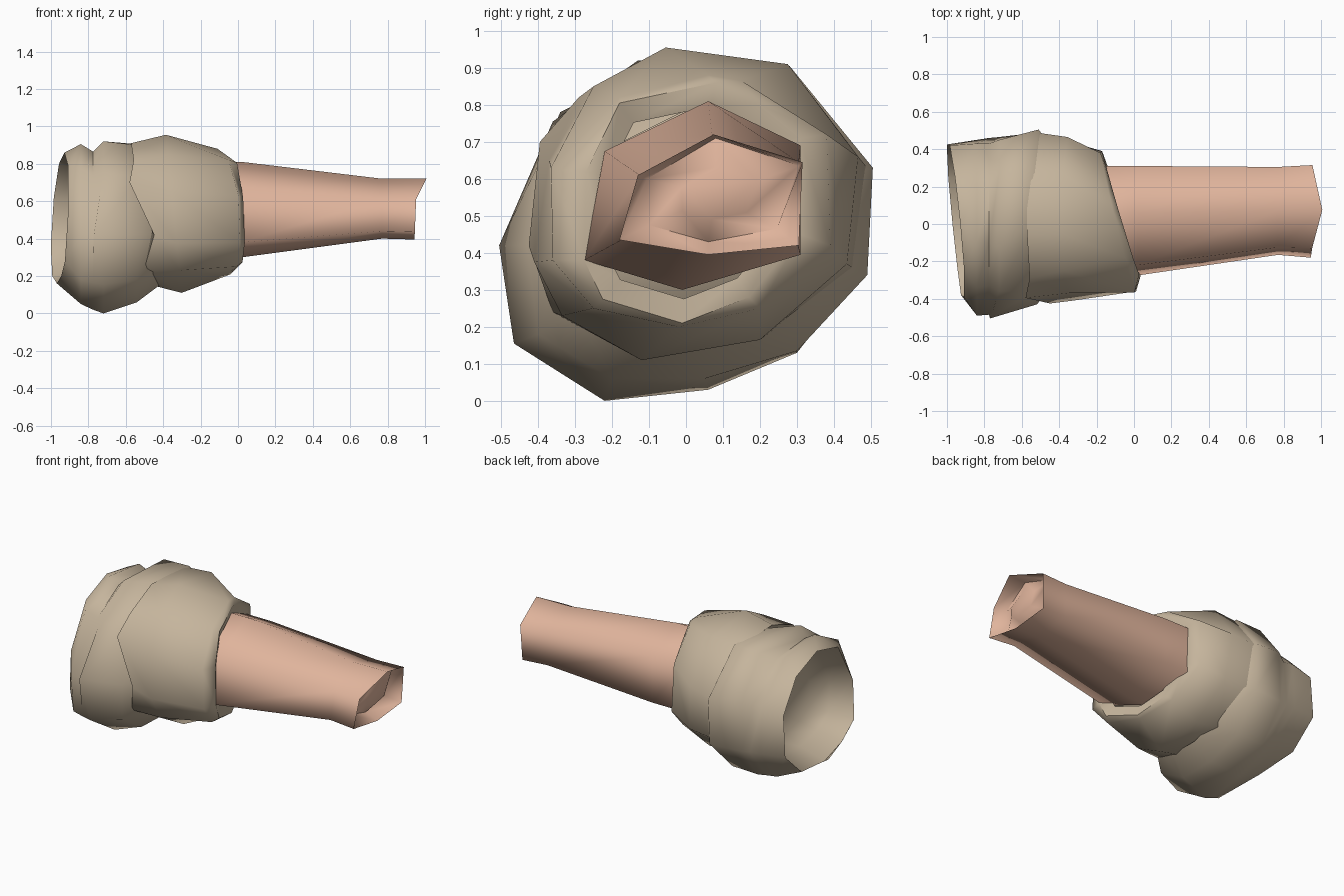
import bpy, bmesh, math


def material(name, rgb):
    m = bpy.data.materials.new(name)
    m.diffuse_color = (*rgb, 1)
    return m


cloth = material("beige cloth", (0.56, 0.46, 0.335))
skin = material("skin", (0.75, 0.46, 0.335))


def scaled(points, s):
    """Shrink a ring of (y, z) points about its own centre."""
    cy = sum(p[0] for p in points) / len(points)
    cz = sum(p[1] for p in points) / len(points)
    return [(cy + (p[0] - cy) * s, cz + (p[1] - cz) * s) for p in points]


def loft(name, rings, mat, cap_start=False, cap_end=False, angle=60):
    """Each ring is (x, slope over y, slope over z, points); a point is
    (y, z) or (y, z, extra x)."""
    bm = bmesh.new()
    loops = [[bm.verts.new((x + a * p[0] + b * (p[1] - 0.5) + sum(p[2:]), p[0], p[1]))
              for p in pts] for x, a, b, pts in rings]
    for r, s in zip(loops, loops[1:]):
        for i in range(len(r)):
            j = (i + 1) % len(r)
            bm.faces.new((r[i], r[j], s[j], s[i]))
    if cap_start:
        bm.faces.new(loops[0][::-1])
    if cap_end:
        bm.faces.new(loops[-1])
    bmesh.ops.recalc_face_normals(bm, faces=bm.faces)
    me = bpy.data.meshes.new(name)
    bm.to_mesh(me)
    bm.free()
    me.materials.append(mat)
    ob = bpy.data.objects.new(name, me)
    bpy.context.collection.objects.link(ob)
    bpy.ops.object.select_all(action='DESELECT')
    ob.select_set(True)
    bpy.context.view_layer.objects.active = ob
    bpy.ops.object.shade_smooth_by_angle(angle=math.radians(angle))
    return ob


# Forearm: tapered hexagon with a sunken, rounded wrist end
elbow = [(.06, .81), (.31, .69), (.31, .395), (-.01, .30), (-.275, .38), (-.22, .675)]
taper = [(.07, .72), (.305, .645), (.30, .43), (.05, .40), (-.165, .44), (-.125, .61)]
wrist = [(.075, .72, .05), (.315, .645), (.305, .42), (.06, .395), (-.18, .435), (-.13, .61)]
hollow = [(.08, .71), (.305, .635), (.245, .465), (.06, .43), (-.10, .475), (-.105, .60)]
loft("forearm", [
    (-.10, -.3, 0, elbow),
    (.02, 0, 0, elbow),
    (.77, 0, 0, taper),
    (.948, 0, .04, wrist),
    (.87, 0, .1, hollow),
    (.92, 0, -.05, scaled(hollow, .5)),
], skin, cap_end=True, angle=100)

# Rolled cuff: turned-in lip, bulging body, overlapping rear fold
lip = [(.08, .86), (.2, .80), (.31, .71), (.31, .45), (.17, .28),
       (-.01, .21), (-.225, .275), (-.275, .38), (-.27, .62), (-.18, .805)]
rim = [(.06, .88), (.15, .865), (.38, .72), (.39, .42), (.2, .25),
       (-.02, .20), (-.25, .25), (-.36, .38), (-.365, .63), (-.18, .82)]
bulge = [(-.055, .955), (.275, .91), (.465, .66), (.435, .37), (.2, .165),
         (-.12, .11), (-.335, .23), (-.41, .375), (-.37, .65), (-.25, .85)]
fold = [(-.06, .91), (.265, .9), (.49, .63), (.45, .36), (.22, .18),
        (-.13, .15), (-.36, .24, -.03), (-.425, .42, .05), (-.395, .70, -.04), (-.29, .82)]
loft("rolled_cuff", [
    (-.065, -.3, -.03, scaled(lip, .8)),
    (-.05, -.3, -.03, lip),
    (-.08, -.24, -.04, rim),
    (-.34, 0, -.1, bulge),
    (-.51, 0, -.15, fold),
    (-.47, 0, -.15, scaled(fold, .88)),
], cloth, angle=55)

# Upper sleeve: loose, wrinkled tube with a hollow open end
opening = [(0, .86), (.25, .80), (.42, .62), (.425, .36), (.25, .20),
           (-.02, .16), (-.23, .20), (-.38, .28), (-.39, .52), (-.24, .79)]
gather = [(-.1, .905), (.2, .87), (.43, .65), (.45, .35), (.28, .14),
          (.02, .08), (-.24, .05), (-.465, .18), (-.49, .42), (-.34, .78)]
crease = [(-.1, .865), (.2, .84), (.43, .64), (.46, .35), (.29, .135),
          (.03, .05), (-.22, .02), (-.465, .165), (-.485, .42), (-.33, .73)]
swell = [(-.13, .92), (.28, .90), (.45, .68), (.465, .34), (.3, .13),
         (.06, .03), (-.22, 0), (-.465, .155), (-.505, .42, -.05), (-.36, .755)]
tuck = [(0, .90), (.28, .905), (.505, .63, .03), (.49, .34, .03), (.3, .135),
        (.05, .06), (-.2, .06), (-.40, .18), (-.43, .42, .02), (-.36, .72)]
loft("upper_sleeve", [
    (-.70, 0, 0, scaled(opening, .65)),
    (-.80, -.05, 0, scaled(opening, .85)),
    (-.95, -.10, .06, opening),
    (-.84, 0, 0, gather),
    (-.775, 0, 0, crease),
    (-.72, 0, 0, swell),
    (-.54, 0, 0, tuck),
    (-.42, 0, 0, scaled(tuck, .76)),
], cloth, cap_start=True, angle=70)
